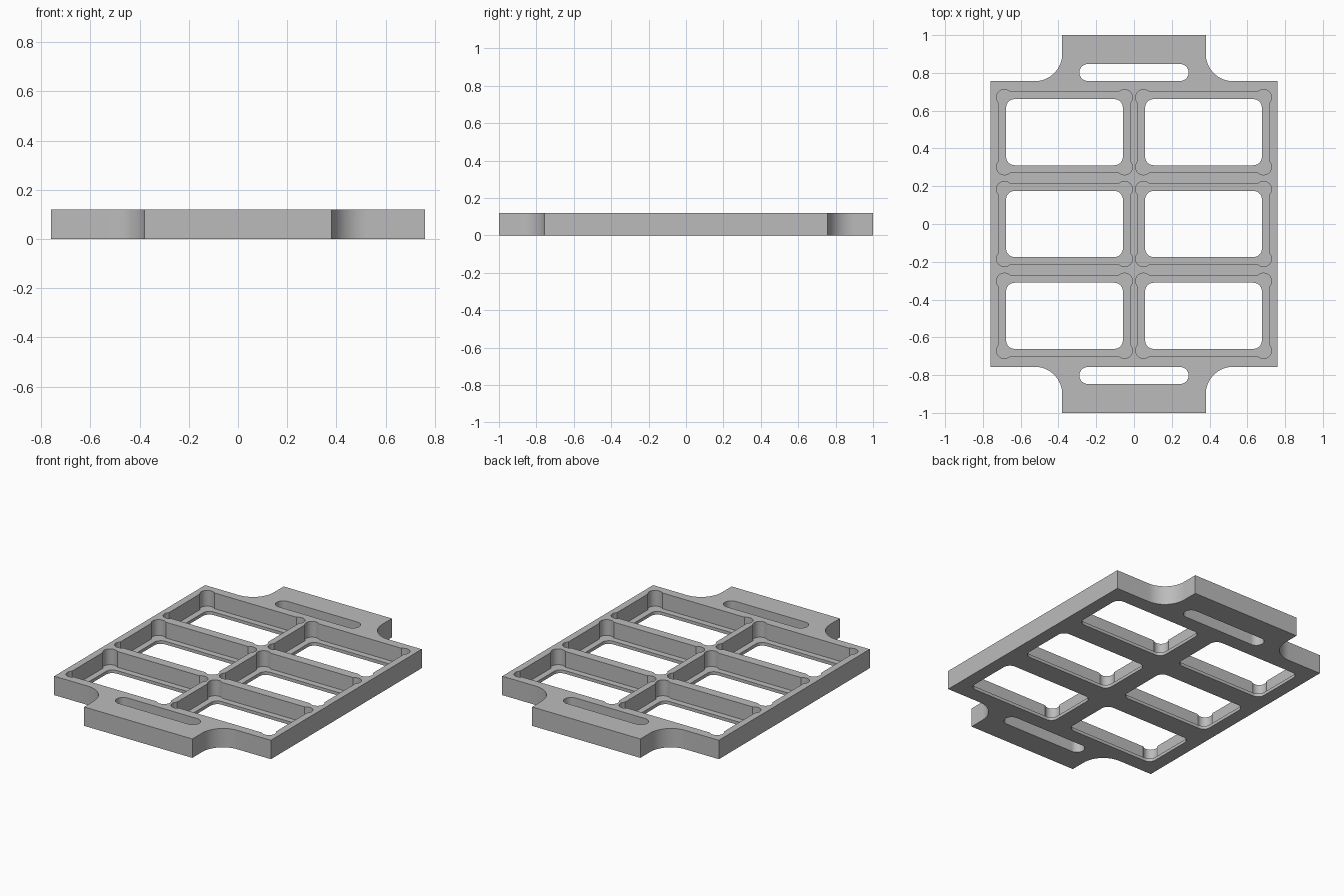
import bpy, bmesh
from math import cos, sin, radians

cube = bpy.data.objects.get("Cube")
if cube:
    bpy.data.objects.remove(cube, do_unlink=True)

THICK, LIP = 0.12, 0.02
BODY_X, BODY_Y, TAB_X, TAB_Y, FILLET = 0.76, 0.756, 0.38, 1.0, 0.145
SIGNS = [(1, 1), (-1, 1), (-1, -1), (1, -1)]


def arc(cx, cy, r, start, end, steps=12):
    angles = [radians(start + (end - start) * i / steps) for i in range(steps + 1)]
    return [(cx + r * cos(a), cy + r * sin(a)) for a in angles]


def corner_loop(cx, cy, half_x, half_y, r, start=0, sweep=90):
    """Closed loop with an arc at each corner; a wide sweep gives relief lobes."""
    pts = []
    for k, (sx, sy) in enumerate(SIGNS):
        a = 90 * k + start
        pts += arc(cx + sx * (half_x - r), cy + sy * (half_y - r), r, a, a + sweep)
    return pts


def prisms(name, loops, z0, z1):
    """One object holding an upright prism for each loop."""
    bm = bmesh.new()
    for loop in loops:
        clean = [p for i, p in enumerate(loop)
                 if abs(p[0] - loop[i - 1][0]) + abs(p[1] - loop[i - 1][1]) > 1e-5]
        face = bm.faces.new([bm.verts.new((x, y, z0)) for x, y in clean])
        top = bmesh.ops.extrude_face_region(bm, geom=[face])["geom"]
        bmesh.ops.translate(bm, vec=(0, 0, z1 - z0),
                            verts=[v for v in top if isinstance(v, bmesh.types.BMVert)])
    bmesh.ops.recalc_face_normals(bm, faces=bm.faces[:])
    mesh = bpy.data.meshes.new(name)
    bm.to_mesh(mesh)
    bm.free()
    obj = bpy.data.objects.new(name, mesh)
    bpy.context.collection.objects.link(obj)
    return obj


# Plate outline: wide body, narrower end tabs, concave fillets between them
quarter = [(BODY_X, BODY_Y)]
quarter += arc(TAB_X + FILLET, BODY_Y + FILLET, FILLET, 270, 180, 16)
quarter += [(TAB_X, TAB_Y)]
outline = []
for sx, sy in SIGNS:
    part = [(sx * x, sy * y) for x, y in quarter]
    outline += part if sx * sy > 0 else part[::-1]
tray = prisms("tray_frame", [outline], 0, THICK)

# Six cells, each a window through the floor and a lobed pocket above the lip
cells = [(x, y) for x in (-0.368, 0.368) for y in (-0.486, 0, 0.486)]
through = [corner_loop(x, y, 0.309, 0.175, 0.045) for x, y in cells]
pockets = [corner_loop(x, y, 0.36, 0.226, 0.042, -45, 180) for x, y in cells]

# Handle slots in the tabs
through += [corner_loop(0, y, 0.289, 0.045, 0.045) for y in (-0.802, 0.802)]

cutters = [prisms("pocket_cutter", pockets, LIP, THICK + 0.1),
           prisms("window_cutter", through, -0.1, THICK + 0.15)]

bpy.ops.object.select_all(action='DESELECT')
bpy.context.view_layer.objects.active = tray
tray.select_set(True)
for cutter in cutters:
    cutter.hide_render = True
    mod = tray.modifiers.new(cutter.name, 'BOOLEAN')
    mod.operation = 'DIFFERENCE'
    mod.solver = 'EXACT'
    mod.object = cutter
    bpy.ops.object.modifier_apply(modifier=mod.name)
    bpy.data.objects.remove(cutter, do_unlink=True)

# Plain grey finish
grey = bpy.data.materials.new("plain_grey")
grey.use_nodes = True
colour = (0.5, 0.5, 0.5, 1)
grey.diffuse_color = colour
grey.node_tree.nodes["Principled BSDF"].inputs["Base Color"].default_value = colour
tray.data.materials.clear()
tray.data.materials.append(grey)
bpy.ops.object.shade_smooth_by_angle(angle=radians(30))
